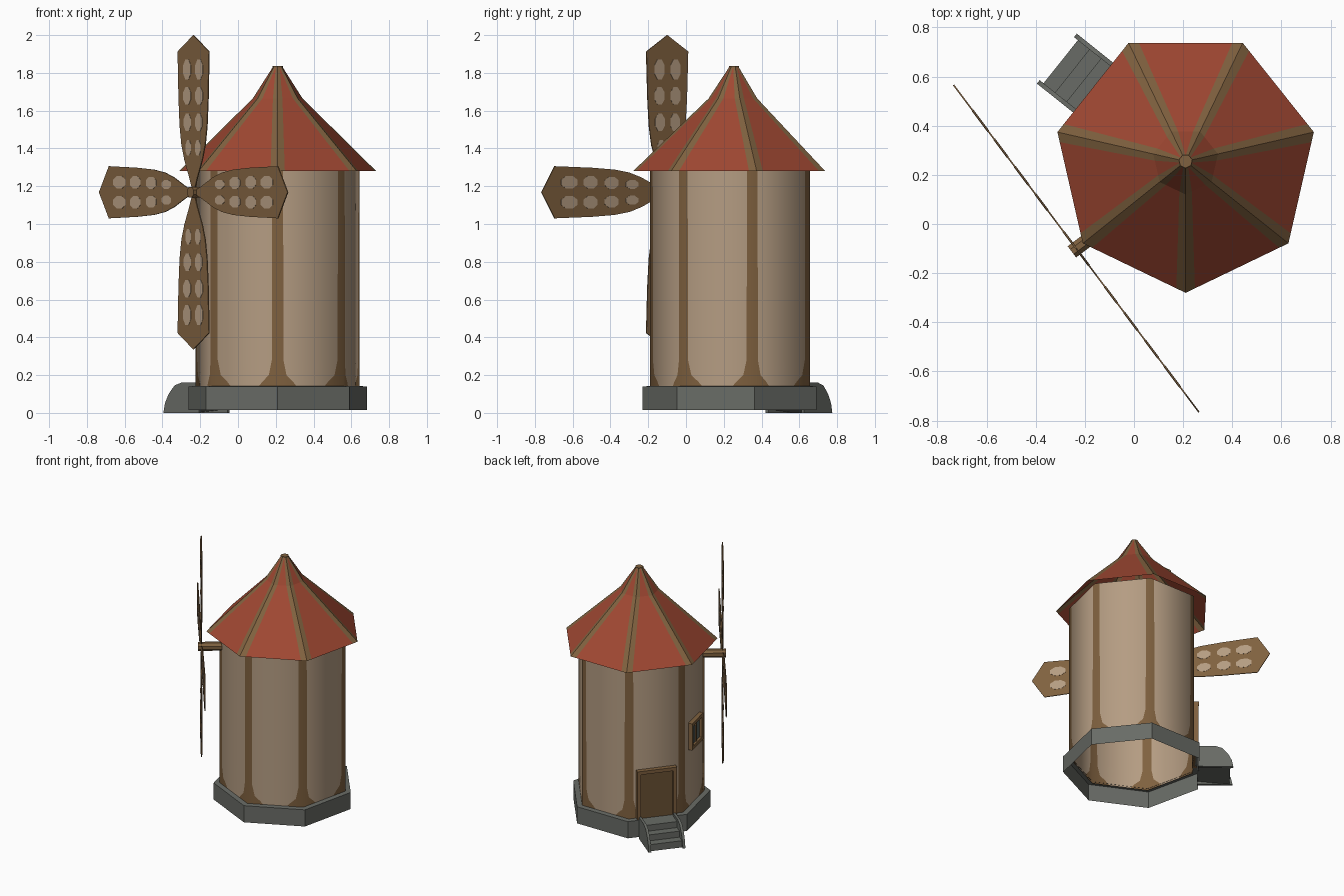
import bpy, bmesh, math
from mathutils import Matrix, Vector

if "Cube" in bpy.data.objects:
    bpy.data.objects.remove(bpy.data.objects["Cube"])

CX, CY, SIDES = 0.21, 0.255, 7
STEP = 2 * math.pi / SIDES


def material(name, rgb):
    m = bpy.data.materials.new(name)
    m.diffuse_color = (*rgb, 1)
    m.use_nodes = True
    m.node_tree.nodes["Principled BSDF"].inputs["Base Color"].default_value = m.diffuse_color
    return m


PLASTER = material("plaster", (0.46, 0.335, 0.225))
TIMBER = material("timber", (0.215, 0.12, 0.05))
RED = material("roof_red", (0.35, 0.064, 0.032))
STONE = material("stone", (0.14, 0.148, 0.132))
DOOR = material("door_wood", (0.15, 0.085, 0.035))
GLASS = material("glass", (0.10, 0.125, 0.115))


def make_object(name, bm, mats, recalc=True):
    if recalc:
        bmesh.ops.recalc_face_normals(bm, faces=bm.faces[:])
    me = bpy.data.meshes.new(name)
    bm.to_mesh(me)
    bm.free()
    for m in mats:
        me.materials.append(m)
    ob = bpy.data.objects.new(name, me)
    bpy.context.collection.objects.link(ob)
    return ob


def shell(name, rows, mats, smooth=False):
    """Open seven-sided shell; rows are (radius, z, stripe half width at corners).
    Corner stripes use the second material."""
    bm = bmesh.new()
    for k in range(SIDES):
        a = -math.pi / 2 + k * STEP
        grid = []
        for r, z, w in rows:
            p = Vector((CX + r * math.cos(a), CY + r * math.sin(a), z))
            q = Vector((CX + r * math.cos(a + STEP), CY + r * math.sin(a + STEP), z))
            f = min(w / (q - p).length, 0.49)
            grid.append([bm.verts.new(p.lerp(q, t)) for t in (0, f, 1 - f, 1)])
        for lo, hi in zip(grid, grid[1:]):
            for c in range(3):
                face = bm.faces.new((lo[c], lo[c + 1], hi[c + 1], hi[c]))
                face.material_index = 0 if c == 1 else len(mats) - 1
    bmesh.ops.remove_doubles(bm, verts=bm.verts[:], dist=1e-5)
    ob = make_object(name, bm, mats, recalc=False)
    if smooth:  # round shading over the flat walls
        me = ob.data
        me.polygons.foreach_set("use_smooth", [True] * len(me.polygons))
        me.normals_split_custom_set_from_vertices(
            [Vector((v.co.x - CX, v.co.y - CY, 0)).normalized() for v in me.vertices])
    return ob


def prism(name, outline, d0, d1, frame, mat):
    """Outline (u, v) pushed from depth d0 to d1 in a local frame."""
    bm = bmesh.new()
    a = [bm.verts.new(frame @ Vector((u, d0, v))) for u, v in outline]
    b = [bm.verts.new(frame @ Vector((u, d1, v))) for u, v in outline]
    bm.faces.new(a)
    bm.faces.new(b[::-1])
    for i in range(len(a)):
        j = (i + 1) % len(a)
        bm.faces.new((a[i], b[i], b[j], a[j]))
    return make_object(name, bm, [mat])


def frame_at(x, y, z, nx, ny, swap=False):
    """Local frame: u sideways, depth outward (swapped for stairs), v up."""
    n, t = Vector((nx, ny, 0)), Vector((ny, -nx, 0))
    u, d = (n, t) if swap else (t, n)
    return Matrix(((u.x, d.x, 0, x), (u.y, d.y, 0, y), (0, 0, 1, z), (0, 0, 0, 1)))


def rect(u0, u1, v0, v1):
    return [(u0, v0), (u1, v0), (u1, v1), (u0, v1)]


def ngon(u, v, ru, rv, n=8):
    return [(u + ru * math.cos((i + .5) * 2 * math.pi / n),
             v + rv * math.sin((i + .5) * 2 * math.pi / n)) for i in range(n)]


# Tower walls, stone plinth and roof
shell("tower_wall", [(0.445, 0.13, 0.12), (0.445, 0.165, 0.09), (0.445, 0.20, 0.052),
                     (0.445, 0.28, 0.034), (0.445, 1.30, 0.032)], [PLASTER, TIMBER], True)
shell("stone_plinth", [(0.485, 0.015, 0.1), (0.485, 0.14, 0.1), (0.443, 0.142, 0.1)], [STONE])
shell("roof", [(0.535, 1.28, 0.042), (0.135, 1.665, 0.028), (0.027, 1.83, 0.0117)], [RED, TIMBER])
prism("roof_cap", [(0.028 * math.cos(-math.pi / 2 + k * STEP), 0.028 * math.sin(-math.pi / 2 + k * STEP))
                   for k in range(SIDES)], 1.825, 1.836,
      Matrix(((1, 0, 0, CX), (0, 0, 1, CY), (0, 1, 0, 0), (0, 0, 0, 1))), TIMBER)

APO = 0.445 * math.cos(STEP / 2)


def wall_frame(az, swap=False):
    nx, ny = math.cos(az), math.sin(az)
    r = 0 if swap else APO
    return frame_at(CX + r * nx, CY + r * ny, 0, nx, ny, swap)


# Door with frame
door_az = -math.pi / 2 + 4.5 * STEP
F = wall_frame(door_az)
prism("door_panel", rect(-0.12, 0.12, 0.14, 0.48), -0.005, 0.015, F, DOOR)
for s, side in ((-1, "left"), (1, "right")):
    prism("door_post_" + side, rect(s * 0.115, s * 0.14, 0.14, 0.50), -0.005, 0.032, F, TIMBER)
prism("door_lintel", rect(-0.14, 0.14, 0.478, 0.503), -0.005, 0.034, F, TIMBER)

# Window with frame
F = wall_frame(door_az + STEP)
prism("window_glass", rect(-0.085, 0.085, 0.585, 0.755), -0.005, 0.012, F, GLASS)
for s, side in ((-1, "low"), (1, "high")):
    prism("window_post_" + side, rect(s * 0.075, s * 0.1, 0.57, 0.77), -0.005, 0.03, F, TIMBER)
    prism("window_rail_" + side, rect(-0.1, 0.1, 0.67 + s * 0.075, 0.67 + s * 0.1), -0.005, 0.03, F, TIMBER)
prism("window_bar", rect(-0.008, 0.008, 0.59, 0.75), 0, 0.02, F, TIMBER)

# Stairs with curved side walls
F = wall_frame(door_az, True)
prism("stairs", [(0.43, 0.02), (0.65, 0.0), (0.65, 0.05), (0.59, 0.05), (0.59, 0.095),
                 (0.53, 0.095), (0.53, 0.14), (0.43, 0.14)], -0.125, 0.125, F, STONE)
for s, side in ((-1, "left"), (1, "right")):
    prism("stair_side_" + side, [(0.43, 0), (0.67, 0), (0.66, 0.05), (0.635, 0.10), (0.595, 0.145),
                                 (0.55, 0.16), (0.43, 0.16)], s * 0.112, s * 0.13, F, STONE)

# Sail shaft and four sails with light lattice openings
F = frame_at(-0.235, -0.10, 1.168, -0.8, -0.6)
prism("sail_shaft", ngon(0, 0, 0.031, 0.031), -0.16, 0.022, F, TIMBER)
half = [(0.02, 0.012), (0.08, 0.036), (0.17, 0.078), (0.25, 0.104), (0.35, 0.12),
        (0.5, 0.13), (0.745, 0.138)]
blade = half + [(0.832, 0)] + [(u, -v) for u, v in half[::-1]]
for i in range(4):
    B = F @ Matrix.Rotation(i * math.pi / 2, 4, 'Y')
    prism(f"sail_{i + 1}", blade, -0.003, 0.003, B, TIMBER)
    for u, v, ru, rv in ((0.65, 0.053, 0.058, 0.036), (0.51, 0.053, 0.05, 0.036),
                         (0.37, 0.05, 0.05, 0.034), (0.235, 0.042, 0.045, 0.026)):
        for s in (-1, 1):
            prism(f"sail_{i + 1}_cloth", ngon(u, s * v, ru, rv), -0.0045, 0.0045, B, PLASTER)
